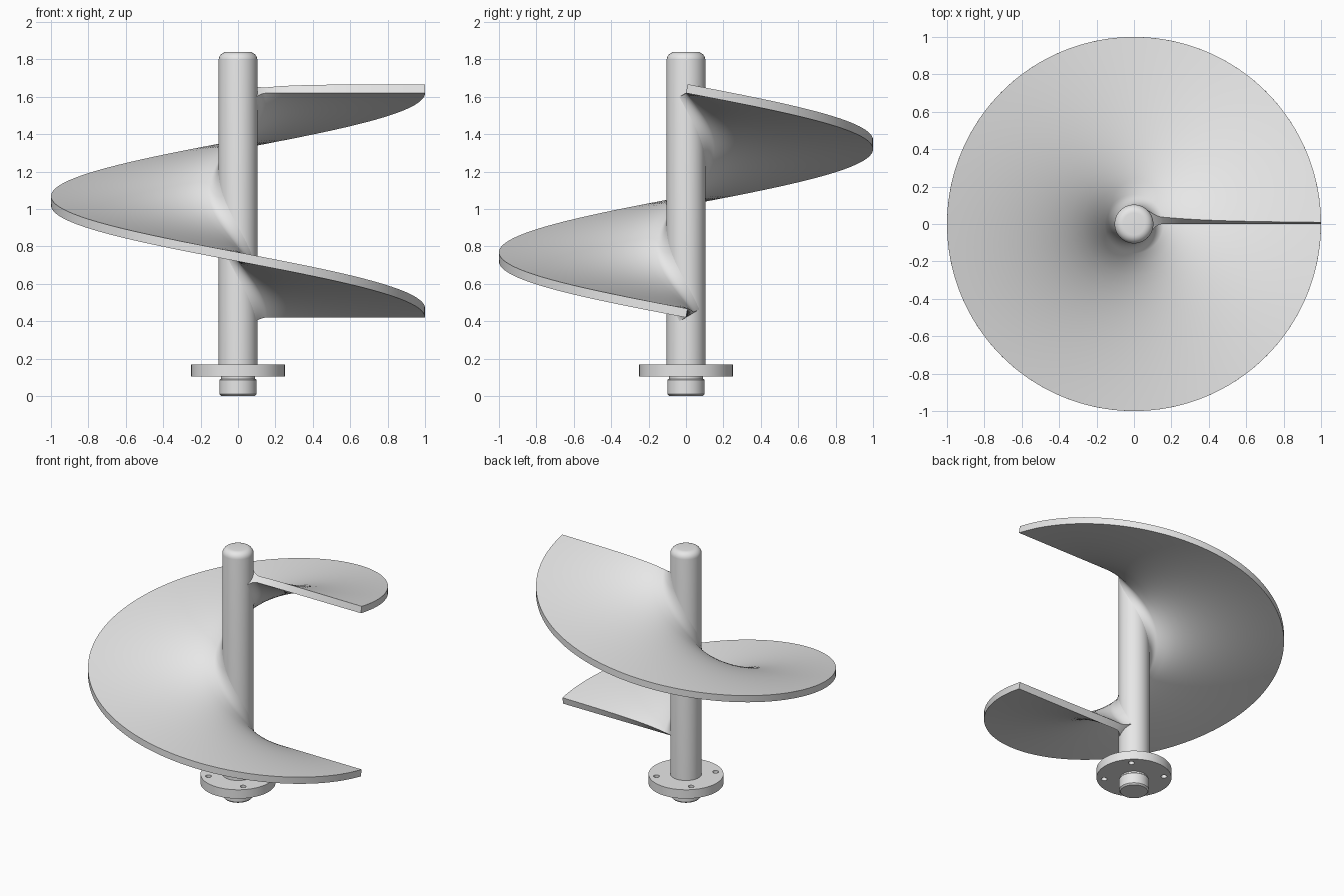
import bpy, bmesh
from math import sin, cos, pi, atan2, radians

cube = bpy.data.objects.get("Cube")
if cube:
    bpy.data.objects.remove(cube, do_unlink=True)

# One plain grey for the whole part
grey = bpy.data.materials.new("light_grey")
grey.use_nodes = True
GREY = (0.8, 0.8, 0.8, 1)
grey.diffuse_color = GREY
grey.node_tree.nodes["Principled BSDF"].inputs["Base Color"].default_value = GREY


def finish(name, bm):
    """Turn a bmesh into a grey object in the scene."""
    bmesh.ops.recalc_face_normals(bm, faces=bm.faces)
    mesh = bpy.data.meshes.new(name)
    bm.to_mesh(mesh)
    bm.free()
    mesh.materials.append(grey)
    obj = bpy.data.objects.new(name, mesh)
    bpy.context.collection.objects.link(obj)
    return obj


def activate(obj):
    bpy.ops.object.select_all(action="DESELECT")
    obj.select_set(True)
    bpy.context.view_layer.objects.active = obj


def smooth(obj):
    activate(obj)
    bpy.ops.object.shade_smooth_by_angle(angle=radians(35))


def lathe(name, profile, sides=64):
    """Revolve (radius, height) points about z and cap both ends."""
    bm = bmesh.new()
    rings = [[bm.verts.new((r * cos(2 * pi * i / sides), r * sin(2 * pi * i / sides), z))
              for i in range(sides)] for r, z in profile]
    for a, b in zip(rings, rings[1:]):
        for i in range(sides):
            j = (i + 1) % sides
            bm.faces.new((a[i], a[j], b[j], b[i]))
    bm.faces.new(rings[0])
    bm.faces.new(rings[-1])
    return finish(name, bm)


# Shaft with a rounded top
SHAFT, ROUND, TOP = 0.104, 0.045, 1.84
crown = [(SHAFT - ROUND + ROUND * cos(a), TOP - ROUND + ROUND * sin(a))
         for a in (pi / 2 * k / 6 for k in range(7))]
smooth(lathe("shaft", [(SHAFT, 0.14)] + crown))

# Spigot below the flange, with a narrow neck and chamfered edges
smooth(lathe("spigot", [(0.09, 0), (0.1, 0.01), (0.1, 0.086),
                        (0.095, 0.091), (0.09, 0.091), (0.09, 0.12)]))

# Flange with four bolt holes
flange = lathe("flange", [(0.25, 0.105), (0.25, 0.17)])
holes = bmesh.new()
for k in range(4):
    a = pi / 4 + k * pi / 2
    made = bmesh.ops.create_cone(holes, cap_ends=True, segments=20,
                                 radius1=0.02, radius2=0.02, depth=0.3)
    bmesh.ops.translate(holes, verts=made["verts"], vec=(0.2 * cos(a), 0.2 * sin(a), 0.14))
cutter = finish("hole_cutter", holes)
cutter.hide_render = True
cut = flange.modifiers.new("bolt_holes", "BOOLEAN")
cut.operation = "DIFFERENCE"
cut.solver = "EXACT"
cut.object = cutter
activate(flange)
bpy.ops.object.modifier_apply(modifier=cut.name)
bpy.data.objects.remove(cutter, do_unlink=True)
smooth(flange)

# Screw blade: one turn of a helical plate, filleted into the shaft
START, PITCH, THICK, FILLET, STEPS = 0.42, 1.2, 0.048, 0.055, 144
fillet = [(SHAFT - 0.002 + FILLET * (1 - sin(a)), FILLET * (1 - cos(a)))
          for a in (pi / 2 * k / 8 for k in range(9))]
plate = [(1 - (1 - fillet[0][0]) * k / 14, 0) for k in range(14)]
half = plate + fillet
section = [(r, THICK + e) for r, e in half] + [(r, -e) for r, e in reversed(half)]


def blade_point(t, r, offset):
    """Point on the helix, moved along the surface normal at its own radius."""
    slope = atan2(PITCH, 2 * pi * r)
    angle = -2 * pi * t + offset * sin(slope) / r
    return r * cos(angle), r * sin(angle), START + PITCH * t + offset * cos(slope)


bm = bmesh.new()
loops = [[bm.verts.new(blade_point(s / STEPS, r, n)) for r, n in section]
         for s in range(STEPS + 1)]
count = len(section)
for a, b in zip(loops, loops[1:]):
    for i in range(count):
        j = (i + 1) % count
        bm.faces.new((a[i], a[j], b[j], b[i]))
# End caps as strips between the upper and lower edges
for loop in (loops[0], loops[-1]):
    for i in range(count // 2 - 1):
        bm.faces.new((loop[i], loop[i + 1], loop[count - 2 - i], loop[count - 1 - i]))
smooth(finish("screw_blade", bm))
